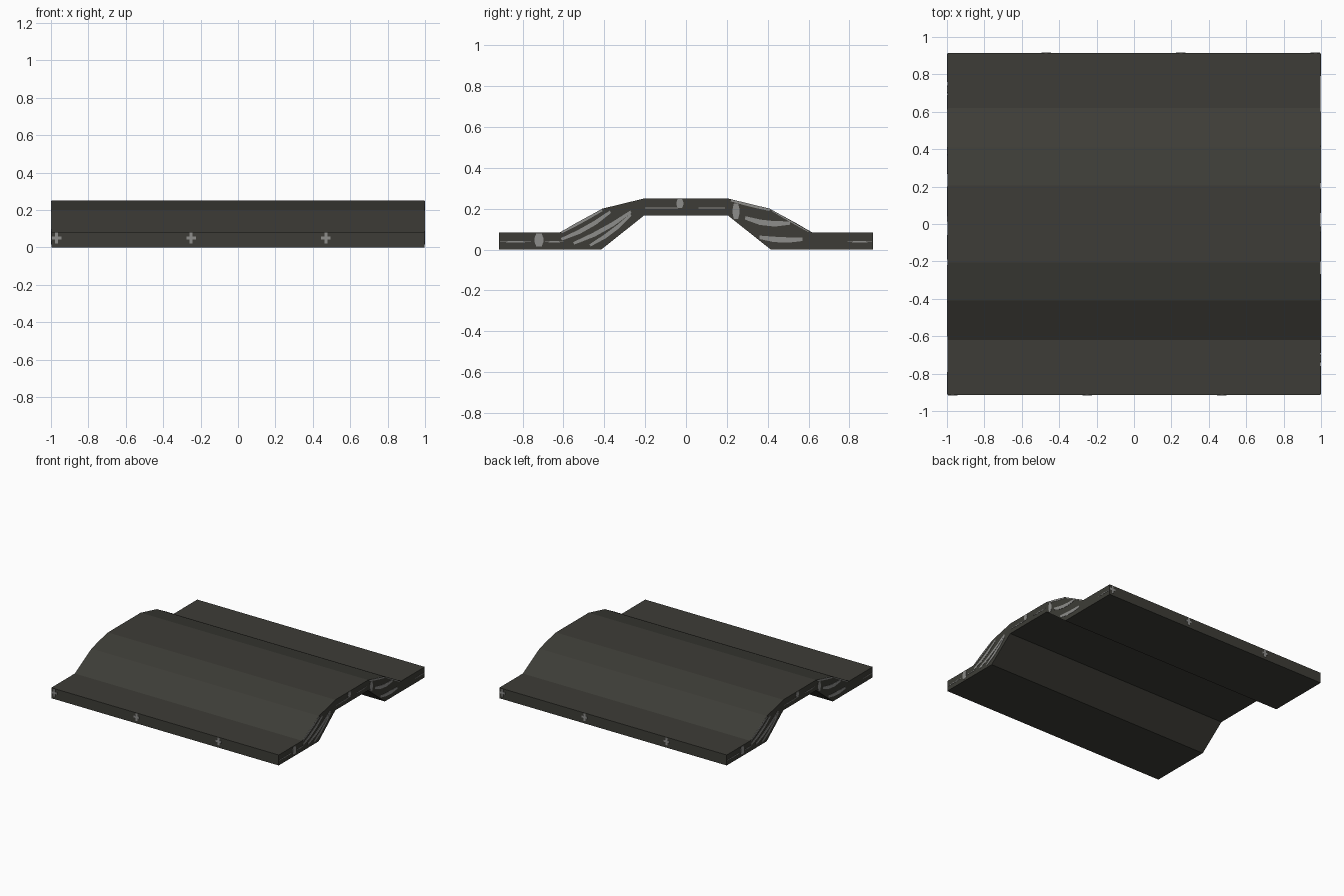
import bpy, bmesh, math

if "Cube" in bpy.data.objects:
    bpy.data.objects.remove(bpy.data.objects["Cube"])


def material(name, rgb):
    m = bpy.data.materials.new(name)
    m.diffuse_color = (*rgb, 1)
    m.use_nodes = True
    m.node_tree.nodes["Principled BSDF"].inputs["Base Color"].default_value = m.diffuse_color
    return m


RUBBER = material("dark rubber", (0.047, 0.046, 0.038))
SCUFF = material("grey scuff", (0.27, 0.27, 0.26))
HALF = 0.998   # half length of the body along x
EDGE = 0.915   # half width along y


def finish(name, bm, mat):
    bmesh.ops.recalc_face_normals(bm, faces=bm.faces)
    me = bpy.data.meshes.new(name)
    bm.to_mesh(me)
    bm.free()
    me.materials.append(mat)
    ob = bpy.data.objects.new(name, me)
    bpy.context.collection.objects.link(ob)
    return ob


def prism(bm, base, shift):
    face = bm.faces.new([bm.verts.new(p) for p in base])
    new = bmesh.ops.extrude_face_region(bm, geom=[face])["geom"]
    bmesh.ops.translate(bm, verts=[v for v in new if isinstance(v, bmesh.types.BMVert)], vec=shift)
    if not face.is_valid:
        return
    

def ribbon(a, b, bend, width, steps=3):
    """Outline of a bent, tapering streak from a to b."""
    dx, dy = b[0] - a[0], b[1] - a[1]
    n = math.hypot(dx, dy)
    nx, ny = -dy / n, dx / n
    upper, lower = [], []
    for i in range(steps + 1):
        t = i / steps
        off = bend * math.sin(math.pi * t)
        w = width / 2 * (0.6 + 0.4 * math.sin(math.pi * t))
        x, y = a[0] + dx * t, a[1] + dy * t
        upper.append((x + nx * (off + w), y + ny * (off + w)))
        lower.append((x + nx * (off - w), y + ny * (off - w)))
    return upper + lower[::-1]


# Ramp body: one symmetric cross-section swept along x
top = [(EDGE, 0.083), (0.62, 0.083), (0.41, 0.2), (0.205, 0.25)]
under = [(0.205, 0.167), (0.415, 0), (EDGE, 0)]
right = top[::-1]
profile = [(-y, z) for y, z in top] + right + under[::-1]
profile += [(-y, z) for y, z in under]
bm = bmesh.new()
lo = [bm.verts.new((-HALF, y, z)) for y, z in profile]
hi = [bm.verts.new((HALF, y, z)) for y, z in profile]
bm.faces.new(lo)
bm.faces.new(hi)
for i in range(len(lo)):
    j = (i + 1) % len(lo)
    bm.faces.new((lo[i], lo[j], hi[j], hi[i]))
finish("speed_hump_body", bm, RUBBER)

# Scuff streaks on the end faces: start, end, bend, width in (y, z)
streaks = [
    ((-0.72, 0.015), (-0.72, 0.078), 0, 0.045),
    ((-0.91, 0.038), (-0.76, 0.038), 0, 0.006),
    ((-0.69, 0.038), (-0.60, 0.038), 0, 0.006),
    ((-0.61, 0.083), (-0.41, 0.192), 0, 0.014),
    ((-0.61, 0.05), (-0.37, 0.185), -0.012, 0.022),
    ((-0.55, 0.03), (-0.27, 0.185), -0.012, 0.022),
    ((-0.47, 0.02), (-0.27, 0.17), -0.01, 0.020),
    ((-0.20, 0.203), (-0.04, 0.203), 0, 0.006),
    ((-0.03, 0.203), (-0.03, 0.248), 0, 0.035),
    ((0.06, 0.203), (0.19, 0.203), 0, 0.006),
    ((0.245, 0.15), (0.245, 0.225), 0, 0.035),
    ((0.22, 0.24), (0.41, 0.193), 0, 0.014),
    ((0.42, 0.19), (0.60, 0.087), 0, 0.006),
    ((0.29, 0.155), (0.51, 0.13), -0.015, 0.028),
    ((0.36, 0.06), (0.57, 0.05), -0.008, 0.028),
    ((0.79, 0.038), (0.91, 0.038), 0, 0.006),
]
# Both ends and both long edges repeat by a half turn
for side, s in (("right", 1), ("left", -1)):
    bm = bmesh.new()
    for st in streaks:
        prism(bm, [(s * (HALF - 0.001), s * y, z) for y, z in ribbon(*st)], (s * 0.003, 0, 0))
    finish(side + "_end_scuffs", bm, SCUFF)

# Small cross marks on the long edges
for side, s in (("front", 1), ("back", -1)):
    bm = bmesh.new()
    for cx in (-0.97, -0.25, 0.47):
        w, h, c = 0.025, 0.03, 0.05
        a, b = 0.008, 0.008
        cross = [(-a, -h), (a, -h), (a, -b), (w, -b), (w, b), (a, b),
                 (a, h), (-a, h), (-a, b), (-w, b), (-w, -b), (-a, -b)]
        prism(bm, [(s * (cx + x), s * -(EDGE - 0.001), c + z) for x, z in cross], (0, -s * 0.003, 0))
    finish(side + "_edge_marks", bm, SCUFF)
